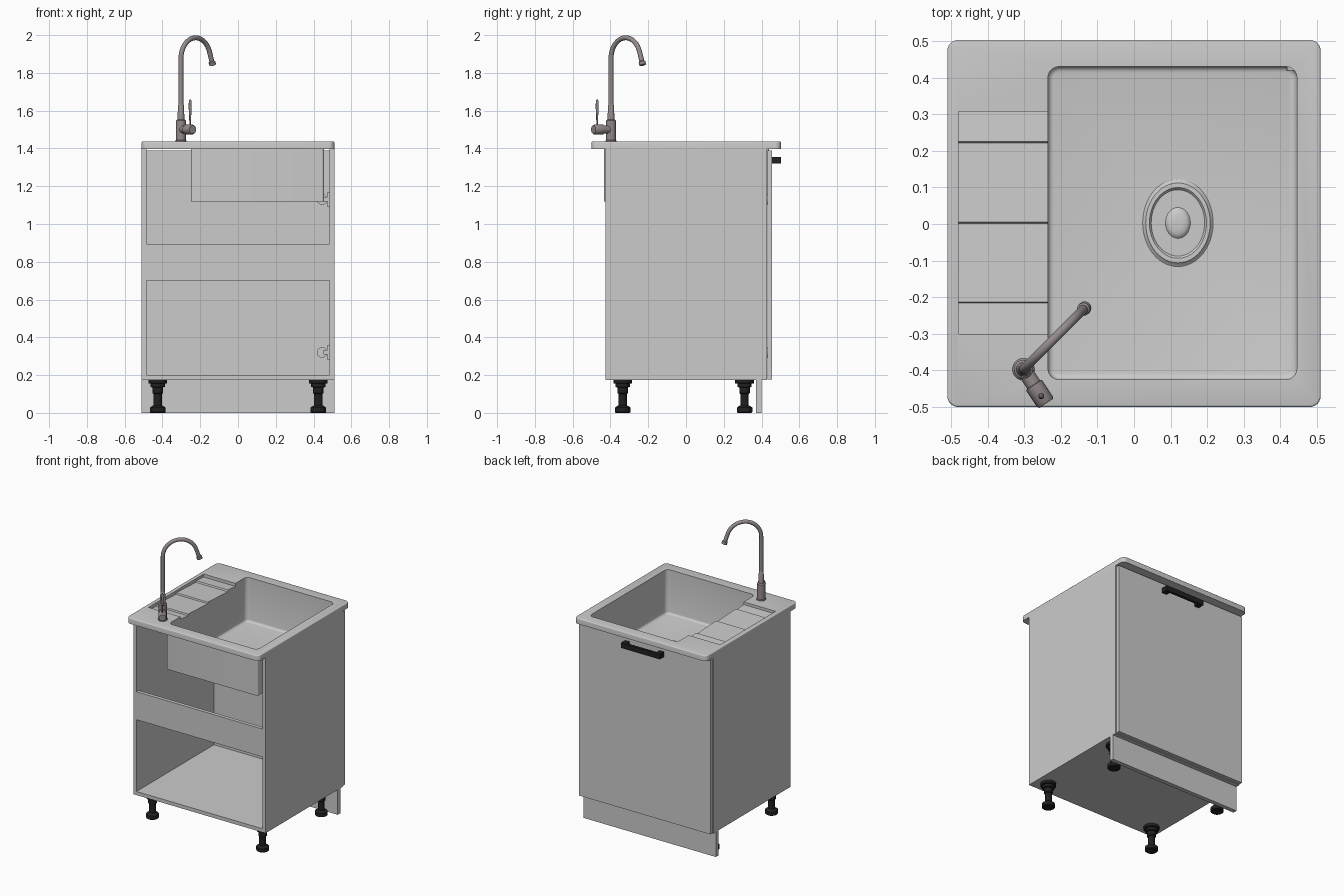
import bpy, bmesh, math
from mathutils import Vector

if "Cube" in bpy.data.objects:
    bpy.data.objects.remove(bpy.data.objects["Cube"])


def material(name, rgb):
    m = bpy.data.materials.new(name)
    m.diffuse_color = (*rgb, 1)
    m.use_nodes = True
    m.node_tree.nodes["Principled BSDF"].inputs["Base Color"].default_value = m.diffuse_color
    return m


BLACK = material("black", (0.015, 0.015, 0.015))
METAL = material("brushed_metal", (0.30, 0.26, 0.26))


def add(name, bm, mat=None, smooth=False):
    bmesh.ops.recalc_face_normals(bm, faces=bm.faces)
    me = bpy.data.meshes.new(name)
    bm.to_mesh(me)
    bm.free()
    ob = bpy.data.objects.new(name, me)
    bpy.context.collection.objects.link(ob)
    if mat:
        me.materials.append(mat)
    if smooth:
        shade(ob)
    return ob


def shade(ob):
    bpy.ops.object.select_all(action='DESELECT')
    ob.select_set(True)
    bpy.context.view_layer.objects.active = ob
    bpy.ops.object.shade_smooth_by_angle(angle=math.radians(35))


def box(name, x, y, z, mat=None, corner=0, bottom=0, top=0):
    """Box from ranges; corner rounds upright edges, bottom/top round the rims."""
    bm = bmesh.new()
    bmesh.ops.create_cube(bm, size=1)
    for v in bm.verts:
        v.co = [r[0] if c < 0 else r[1] for c, r in zip(v.co, (x, y, z))]
    if corner:
        up = [e for e in bm.edges if abs(e.verts[0].co.z - e.verts[1].co.z) > 1e-4]
        bmesh.ops.bevel(bm, geom=up, offset=corner, segments=6, profile=0.5, affect='EDGES')
    for r, level in ((bottom, z[0]), (top, z[1])):
        if r:
            rim = [e for e in bm.edges if all(abs(v.co.z - level) < 1e-5 for v in e.verts)]
            bmesh.ops.bevel(bm, geom=rim, offset=r, segments=3, profile=0.5, affect='EDGES')
    return add(name, bm, mat)


def lathe(name, profile, loc, axis=(0, 0, 1), mat=None, sides=32, scale=(1, 1)):
    """Revolve (radius, height) points around an axis starting at loc."""
    bm = bmesh.new()
    rot = Vector((0, 0, 1)).rotation_difference(Vector(axis))
    rings = []
    for r, h in profile:
        rings.append([bm.verts.new(Vector(loc) + rot @ Vector((
            r * scale[0] * math.cos(2 * math.pi * i / sides),
            r * scale[1] * math.sin(2 * math.pi * i / sides), h))) for i in range(sides)])
    for a, b in zip(rings, rings[1:]):
        for i in range(sides):
            j = (i + 1) % sides
            bm.faces.new((a[i], a[j], b[j], b[i]))
    bm.faces.new(rings[0])
    bm.faces.new(rings[-1])
    return add(name, bm, mat, True)


def boolean(ob, cutter, op):
    m = ob.modifiers.new(op, 'BOOLEAN')
    m.operation, m.object, m.solver = op, cutter, 'EXACT'
    bpy.ops.object.select_all(action='DESELECT')
    ob.select_set(True)
    bpy.context.view_layer.objects.active = ob
    bpy.ops.object.modifier_apply(modifier=m.name)
    bpy.data.objects.remove(cutter)


# Cabinet carcass, open at -y with one cross rail
for s, side in ((-1, "left"), (1, "right")):
    box(f"{side}_side_panel", sorted((s * 0.485, s * 0.51)), (-0.425, 0.428), (0.175, 1.40))
box("bottom_panel", (-0.485, 0.485), (-0.425, 0.428), (0.175, 0.20))
box("cross_rail", (-0.485, 0.485), (-0.425, -0.40), (0.70, 0.895))

# Door, plinth and door handle on +y
box("door", (-0.507, 0.507), (0.431, 0.456), (0.178, 1.388))
box("plinth", (-0.51, 0.51), (0.37, 0.40), (0, 0.175))
box("door_handle_bar", (-0.15, 0.15), (0.485, 0.503), (1.32, 1.355), BLACK)
for s in (-1, 1):
    box("door_handle_post", sorted((s * 0.115, s * 0.15)), (0.455, 0.487), (1.32, 1.355), BLACK)

# Hinges
for z in (0.32, 1.13):
    lathe("hinge_cup", [(0.028, 0), (0.028, 0.012)], (0.445, 0.431, z), (0, -1, 0), sides=20)
    box("hinge_arm", (0.452, 0.474), (0.33, 0.42), (z - 0.012, z + 0.012))
    box("hinge_plate", (0.474, 0.486), (0.33, 0.38), (z - 0.04, z + 0.04))

# Adjustable legs
leg = [(0.036, 0), (0.041, 0.004), (0.041, 0.028), (0.030, 0.036), (0.022, 0.04), (0.022, 0.10),
       (0.028, 0.105), (0.028, 0.135), (0.038, 0.137), (0.038, 0.155), (0.05, 0.157), (0.05, 0.176)]
for x in (-0.425, 0.425):
    for y in (-0.335, 0.31):
        lathe("leg", leg, (x, y, 0), mat=BLACK, sides=24)

# Sink: slab plus bowl shell, minus bowl cavity and stepped draining board
sink = box("sink", (-0.51, 0.51), (-0.50, 0.503), (1.398, 1.437), corner=0.03, top=0.006)
boolean(sink, box("bowl_shell", (-0.25, 0.455), (-0.434, 0.44), (1.12, 1.41), corner=0.012), 'UNION')
boolean(sink, box("bowl_cutter", (-0.235, 0.445), (-0.425, 0.43), (1.13, 1.5),
                  corner=0.03, bottom=0.015), 'DIFFERENCE')
steps = [(-0.30, 1.418), (-0.216, 1.412), (-0.213, 1.422), (0.002, 1.412), (0.005, 1.422),
         (0.221, 1.412), (0.225, 1.422), (0.308, 1.416), (0.308, 1.5), (-0.30, 1.5)]
bm = bmesh.new()
face = bm.faces.new([bm.verts.new((-0.48, y, z)) for y, z in steps])
ext = bmesh.ops.extrude_face_region(bm, geom=[face])
bmesh.ops.translate(bm, vec=(0.28, 0, 0),
                    verts=[g for g in ext["geom"] if isinstance(g, bmesh.types.BMVert)])
boolean(sink, add("drainer_cutter", bm), 'DIFFERENCE')
shade(sink)

# Drain strainer, slightly oval, with radial ribs
lathe("drain", [(0.097, 0), (0.093, 0.003), (0.088, 0.010), (0.078, 0.010), (0.073, 0.003),
                (0.034, 0.003), (0.030, 0.008), (0.024, 0.012), (0.012, 0.013), (0.001, 0.013)],
      (0.12, 0.003, 1.1295), sides=48, scale=(1, 1.24))
bm = bmesh.new()
for i in range(16):
    a = 2 * math.pi * i / 16
    d, n = Vector((math.cos(a), math.sin(a), 0)), Vector((-math.sin(a), math.cos(a), 0)) * 0.002
    low = [d * 0.042 + n, d * 0.066 + n, d * 0.066 - n, d * 0.042 - n]
    low = [Vector((0.12 + p.x, 0.003 + p.y * 1.24, 1.132)) for p in low]
    a4 = [bm.verts.new(p) for p in low]
    b4 = [bm.verts.new(p + Vector((0, 0, 0.004))) for p in low]
    bm.faces.new(a4)
    bm.faces.new(b4)
    for k in range(4):
        bm.faces.new((a4[k], a4[(k + 1) % 4], b4[(k + 1) % 4], b4[k]))
add("drain_ribs", bm)

# Faucet: body, swan neck, nozzle, valve and lever
fx, fy = -0.302, -0.397
lathe("faucet_body", [(0.030, 0), (0.030, 0.006), (0.026, 0.010), (0.026, 0.112), (0.019, 0.118),
                      (0.015, 0.195), (0.012, 0.20)], (fx, fy, 1.435), mat=METAL)
c = math.sqrt(0.5)
path = [(0, 1.60), (0, 1.75)]
for i in range(21):
    a = math.radians(180 - 8 * i)
    path.append((0.11 + 0.11 * math.cos(a), 1.876 + 0.11 * math.sin(a)))
path.append((0.233, 1.855))
cu = bpy.data.curves.new("faucet_neck", 'CURVE')
cu.dimensions = '3D'
cu.bevel_depth, cu.bevel_resolution, cu.use_fill_caps = 0.013, 4, True
sp = cu.splines.new('POLY')
sp.points.add(len(path) - 1)
for p, (d, z) in zip(sp.points, path):
    p.co = (fx + d * c, fy + d * c, z, 1)
neck = bpy.data.objects.new("faucet_neck", cu)
bpy.context.collection.objects.link(neck)
cu.materials.append(METAL)
bpy.ops.object.select_all(action='DESELECT')
neck.select_set(True)
bpy.context.view_layer.objects.active = neck
bpy.ops.object.convert(target='MESH')
shade(bpy.context.view_layer.objects.active)
lathe("faucet_nozzle", [(0.013, 0), (0.018, 0.006), (0.018, 0.022), (0.014, 0.024)],
      (fx + 0.230 * c, fy + 0.230 * c, 1.863), (0.34 * c, 0.34 * c, -0.94), METAL, 24)
axis = Vector((0.55, -0.83, 0)).normalized()
lathe("faucet_valve", [(0.021, 0), (0.021, 0.05), (0.026, 0.052), (0.026, 0.106), (0.022, 0.112)],
      (fx, fy, 1.50), axis, METAL)
lever = Vector((fx, fy, 1.52)) + axis * 0.088
lathe("faucet_lever", [(0.004, 0), (0.005, 0.04), (0.008, 0.10), (0.007, 0.13), (0.003, 0.14)],
      lever, mat=METAL, sides=16)
